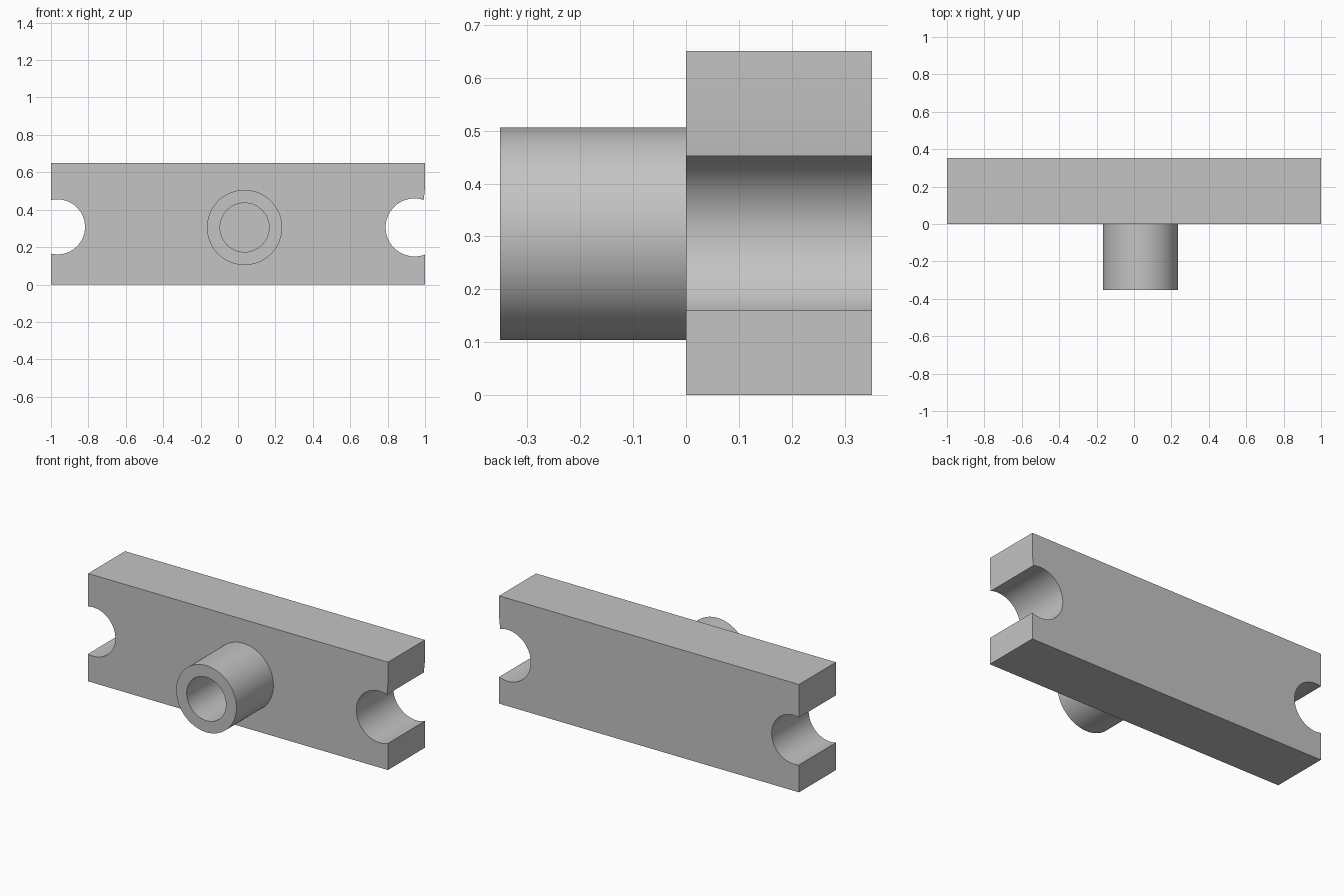
import bpy, bmesh
from math import sin, cos, asin, acos, pi, radians

cube = bpy.data.objects.get("Cube")
if cube:
    bpy.data.objects.remove(cube, do_unlink=True)

# One plain grey for the whole part
grey = bpy.data.materials.new("grey")
grey.use_nodes = True
colour = (0.55, 0.55, 0.55, 1)
grey.diffuse_color = colour
grey.node_tree.nodes["Principled BSDF"].inputs["Base Color"].default_value = colour


def finish(bm, name):
    bmesh.ops.recalc_face_normals(bm, faces=bm.faces)
    mesh = bpy.data.meshes.new(name)
    bm.to_mesh(mesh)
    bm.free()
    mesh.materials.append(grey)
    obj = bpy.data.objects.new(name, mesh)
    bpy.context.collection.objects.link(obj)
    bpy.ops.object.select_all(action="DESELECT")
    obj.select_set(True)
    bpy.context.view_layer.objects.active = obj
    bpy.ops.object.shade_smooth_by_angle(angle=radians(30))
    return obj


def arc(cx, cz, r, start, end, steps=48):
    angles = [start + (end - start) * i / steps for i in range(steps + 1)]
    return [(cx + r * cos(a), cz + r * sin(a)) for a in angles]


# Plate: rectangle with a round notch in each end, extruded backwards
HEIGHT, DEPTH = 0.65, 0.352
right_x, right_z, right_r = -0.965, 0.308, 0.147
left_x, left_z, left_r = 0.944, 0.305, 0.155
a = acos((-1 - right_x) / right_r)
b = acos((1 - left_x) / left_r)
lip = acos((0.993 - left_x) / left_r)
outline = [(-1, 0), (1, 0)]
outline += arc(left_x, left_z, left_r, 2 * pi - b, lip)
outline += [(1, 0.52), (1, HEIGHT), (-1, HEIGHT)]
outline += arc(right_x, right_z, right_r, a, -a)

bm = bmesh.new()
face = bm.faces.new([bm.verts.new((x, 0, z)) for x, z in outline])
back = bmesh.ops.extrude_face_region(bm, geom=[face], use_keep_orig=True)
verts = [v for v in back["geom"] if isinstance(v, bmesh.types.BMVert)]
bmesh.ops.translate(bm, verts=verts, vec=(0, DEPTH, 0))
finish(bm, "notched_plate")

# Boss: hollow round tube standing out from the plate's front
bm = bmesh.new()
loops = []
for radius, y in ((0.201, 0), (0.201, -0.352), (0.131, -0.352), (0.131, 0)):
    ring = arc(0.035, 0.305, radius, 0, 2 * pi, 96)[:-1]
    loops.append([bm.verts.new((x, y, z)) for x, z in ring])
for p, q in zip(loops, loops[1:]):
    for i in range(len(p)):
        j = (i + 1) % len(p)
        bm.faces.new((p[i], p[j], q[j], q[i]))
finish(bm, "hollow_boss")
